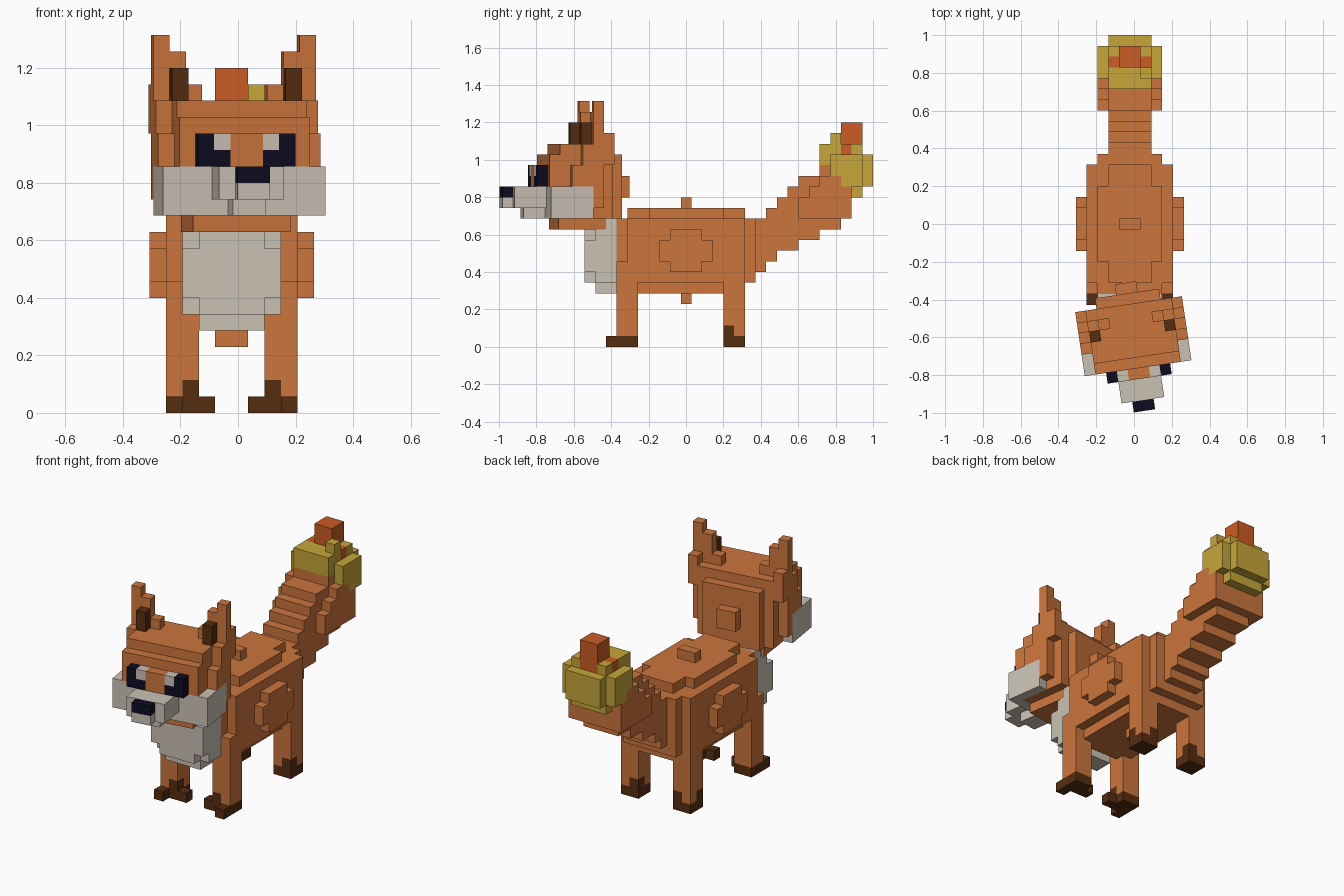
import bpy, bmesh, math
from mathutils import Matrix, Vector

UNIT = 0.0571
CENTRE_X = -0.022

cube = bpy.data.objects.get("Cube")
if cube:
    bpy.data.objects.remove(cube, do_unlink=True)


def linear(channel):
    c = channel / 255
    return c / 12.92 if c <= 0.04045 else ((c + 0.055) / 1.055) ** 2.4


def make_material(name, *rgb):
    mat = bpy.data.materials.new(name)
    mat.use_nodes = True
    colour = (*[linear(c) for c in rgb], 1)
    mat.diffuse_color = colour
    mat.node_tree.nodes["Principled BSDF"].inputs["Base Color"].default_value = colour
    return mat


orange = make_material("orange fur", 203, 117, 60)
cream = make_material("cream fur", 202, 193, 180)
brown = make_material("dark brown", 86, 45, 16)
black = make_material("blue black", 12, 12, 33)
yellow = make_material("flame yellow", 199, 166, 56)
ember = make_material("ember orange", 203, 92, 35)


class BlockPart:
    """Blocks on a unit grid; only the outer faces become mesh."""

    def __init__(self, name):
        self.name = name
        self.cells = {}

    def box(self, material, across, along, up, mirror=True):
        for x in range(*across):
            for y in range(*along):
                for z in range(*up):
                    self.cells[x, y, z] = material
                    if mirror:
                        self.cells[-x - 1, y, z] = material

    def build(self, matrix):
        bm = bmesh.new()
        mats = list(dict.fromkeys(self.cells.values()))
        for cell, material in self.cells.items():
            middle = Vector(cell) + Vector((0.5, 0.5, 0.5))
            for axis in range(3):
                for sign in (-1, 1):
                    side = list(cell)
                    side[axis] += sign
                    if tuple(side) in self.cells:
                        continue
                    n, u, v = Vector(), Vector(), Vector()
                    n[axis] = sign / 2
                    u[(axis + 1) % 3] = 0.5
                    v[(axis + 2) % 3] = sign / 2
                    ring = (-u - v, u - v, u + v, v - u)
                    face = bm.faces.new([bm.verts.new(middle + n + r) for r in ring])
                    face.material_index = mats.index(material)
        bmesh.ops.remove_doubles(bm, verts=bm.verts, dist=0.001)
        bm.transform(matrix)
        mesh = bpy.data.meshes.new(self.name)
        bm.to_mesh(mesh)
        bm.free()
        for mat in mats:
            mesh.materials.append(mat)
        obj = bpy.data.objects.new(self.name, mesh)
        bpy.context.collection.objects.link(obj)


# Body: stepped barrel
body = BlockPart("body")
body.box(orange, (0, 4), (4, 15), (6, 12))
body.box(orange, (0, 3), (3, 16), (6, 12))
body.box(orange, (0, 3), (4, 15), (5, 6))
body.box(orange, (0, 3), (6, 13), (12, 13))
body.box(orange, (0, 2), (4, 15), (12, 13))
body.box(orange, (0, 1), (9, 10), (4, 14))
body.box(orange, (4, 5), (7, 12), (8, 10))
body.box(orange, (4, 5), (8, 11), (7, 11))

# Chest bib
chest = BlockPart("chest")
chest.box(cream, (0, 3), (0, 1), (7, 10))
chest.box(cream, (0, 2), (0, 1), (6, 11))
chest.box(cream, (0, 3), (1, 3), (6, 11))
chest.box(cream, (0, 2), (1, 3), (5, 6))
chest.box(cream, (0, 3), (2, 4), (8, 12))

# Legs with paws
front_legs = BlockPart("front_legs")
front_legs.box(orange, (2, 4), (3, 5), (0, 8))
front_legs.box(brown, (2, 4), (3, 5), (0, 1))
front_legs.box(brown, (2, 3), (3, 4), (1, 2))
front_legs.box(brown, (3, 4), (2, 3), (0, 1))
front_legs.box(brown, (1, 2), (3, 4), (0, 1))
rear_legs = BlockPart("rear_legs")
rear_legs.box(orange, (2, 4), (13, 15), (0, 8))
rear_legs.box(brown, (2, 4), (13, 15), (0, 1))
rear_legs.box(brown, (3, 4), (13, 14), (1, 2))
rear_legs.box(brown, (2, 3), (14, 15), (1, 2))

# Tail: rising slices, thicker towards the end
tail = BlockPart("tail")
slices = [(6, 12), (7, 12), (8, 13), (9, 14), (9, 15), (10, 16), (10, 16),
          (11, 17), (11, 16), (12, 14)]
for step, span in enumerate(slices):
    tail.box(orange, (0, 2), (15 + step, 16 + step), span)
for step, top in enumerate((14, 15, 16, 16, 15)):
    tail.box(orange, (2, 3), (20 + step, 21 + step), (12, top))

# Burning tail tip
tip = BlockPart("tail_tip")
tip.box(yellow, (0, 2), (22, 23), (17, 19))
tip.box(yellow, (0, 2), (23, 24), (16, 19))
tip.box(yellow, (0, 2), (24, 26), (14, 19))
tip.box(yellow, (0, 2), (26, 27), (15, 18))
tip.box(yellow, (2, 3), (23, 26), (16, 18))
tip.box(yellow, (2, 3), (24, 26), (15, 16))
tip.box(yellow, (1, 2), (23, 24), (19, 20), mirror=False)
tip.box(ember, (1, 2), (24, 25), (18, 19))
tip.box(ember, (0, 1), (24, 26), (18, 21))

# Head: stepped skull
head = BlockPart("head")
head.box(orange, (0, 4), (4, 10), (12, 18))
head.box(orange, (0, 4), (5, 10), (18, 19))
head.box(orange, (0, 3), (5, 10), (11, 12))
head.box(orange, (4, 5), (6, 9), (13, 17))
head.box(orange, (0, 3), (10, 11), (12, 18))
head.box(orange, (0, 1), (11, 12), (14, 16))
head.box(orange, (0, 1), (3, 4), (15, 17))

# Cheeks, muzzle and nose
head.box(cream, (0, 5), (4, 5), (12, 15))
head.box(cream, (4, 5), (5, 8), (12, 15))
head.box(cream, (0, 2), (1, 4), (13, 15))
head.box(cream, (0, 1), (2, 4), (12, 13))
head.box(cream, (0, 1), (0, 1), (13, 14))
head.box(black, (0, 1), (0, 1), (14, 15))

# Eyes
head.box(black, (1, 3), (3, 4), (15, 17))
head.box(cream, (1, 2), (3, 4), (16, 17))

# Ears with dark inner fronts
ears = BlockPart("ears")
ears.box(orange, (4, 5), (8, 9), (17, 23))
ears.box(orange, (3, 4), (8, 9), (19, 22))
ears.box(orange, (2, 3), (8, 9), (19, 20))
ears.box(orange, (4, 5), (9, 10), (17, 20))
ears.box(orange, (4, 5), (7, 8), (17, 19))
ears.box(brown, (3, 4), (7, 8), (19, 21))

# Place the parts; the head is turned slightly aside
scale = Matrix.Scale(UNIT, 4)
place = Matrix.Translation((CENTRE_X, 1 - 27 * UNIT, 0)) @ scale
for part in (body, chest, front_legs, rear_legs, tail, tip):
    part.build(place)
turn = Matrix.Rotation(math.radians(8.5), 4, "Z")
place_head = (Matrix.Translation((CENTRE_X, -0.47, 0)) @ turn
              @ Matrix.Translation((0, -0.525, 0)) @ scale)
for part in (head, ears):
    part.build(place_head)
